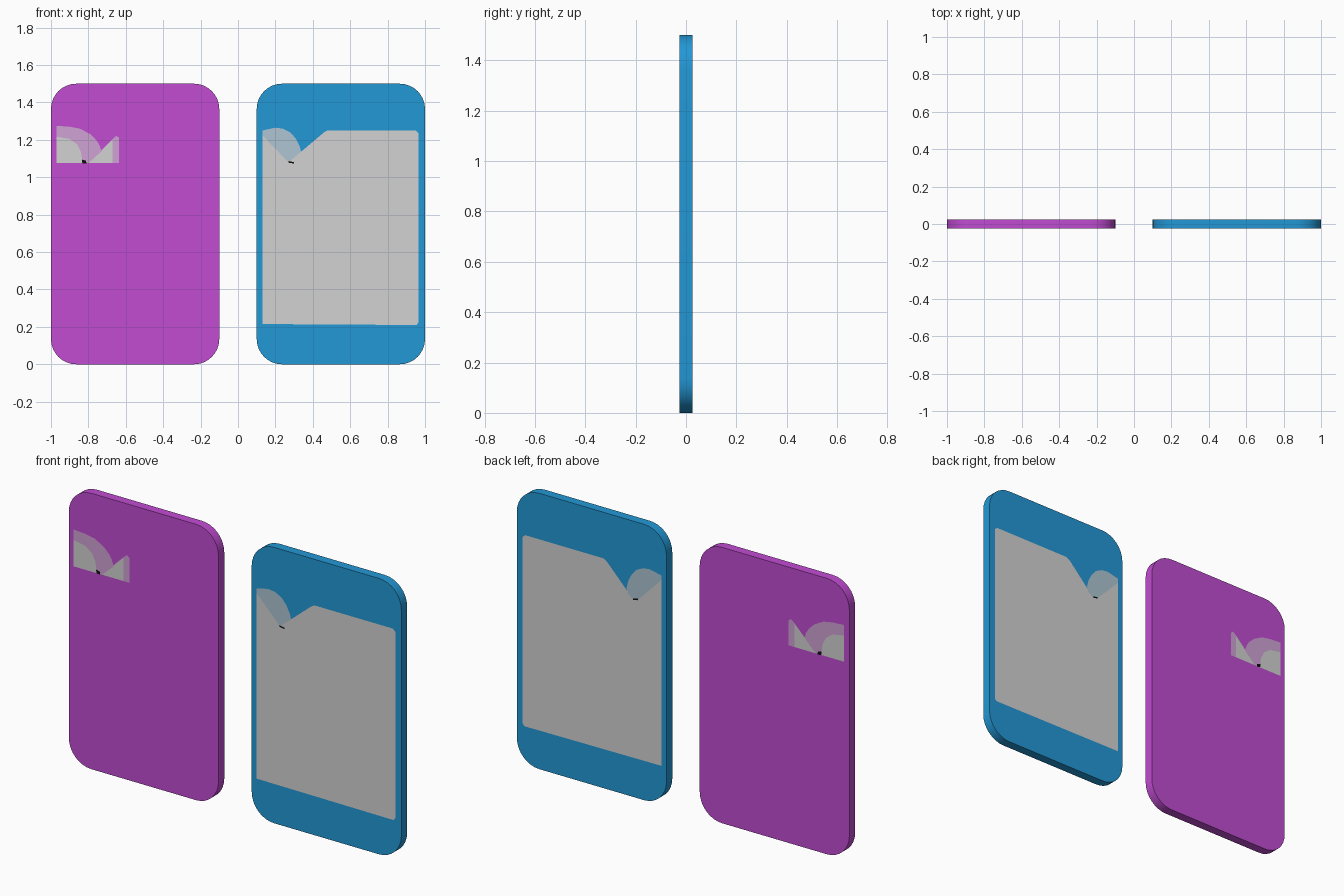
import bpy, bmesh, math

if "Cube" in bpy.data.objects:
    bpy.data.objects.remove(bpy.data.objects["Cube"])

HALF = 0.025  # half thickness of each card


def material(name, r, g, b):
    """Flat colour given as 0-255 sRGB, stored linear."""
    m = bpy.data.materials.new(name)
    lin = [((c / 255 + 0.055) / 1.055) ** 2.4 for c in (r, g, b)]
    m.diffuse_color = (*lin, 1)
    m.use_nodes = True
    m.node_tree.nodes["Principled BSDF"].inputs["Base Color"].default_value = m.diffuse_color
    return m


PURPLE = material("purple", 193, 76, 210)
BLUE = material("blue", 35, 152, 214)
GRAY = material("light gray", 210, 210, 210)
PALE_PURPLE = material("pale purple", 208, 163, 213)
PALE_BLUE = material("pale blue", 173, 197, 210)
BLACK = material("black", 12, 12, 12)


def rounded(x0, x1, z0, z1, r, n):
    """Counter-clockwise rounded rectangle outline."""
    pts = []
    centres = [(x1 - r, z0 + r), (x1 - r, z1 - r), (x0 + r, z1 - r), (x0 + r, z0 + r)]
    for k, (cx, cz) in enumerate(centres):
        for i in range(n + 1):
            a = math.radians(-90 + 90 * k + 90 * i / n)
            pts.append((cx + r * math.cos(a), cz + r * math.sin(a)))
    return pts


def finish(name, bm, mat):
    me = bpy.data.meshes.new(name)
    bm.to_mesh(me)
    bm.free()
    me.materials.append(mat)
    ob = bpy.data.objects.new(name, me)
    bpy.context.collection.objects.link(ob)
    return ob


def card(name, x0, x1, mat):
    bm = bmesh.new()
    outline = rounded(x0, x1, 0, 1.5, 0.135, 8)
    face = bm.faces.new([bm.verts.new((x, -HALF, z)) for x, z in outline])
    ext = bmesh.ops.extrude_face_region(bm, geom=[face], use_keep_orig=True)
    moved = [v for v in ext["geom"] if isinstance(v, bmesh.types.BMVert)]
    bmesh.ops.translate(bm, verts=moved, vec=(0, 2 * HALF, 0))
    bmesh.ops.recalc_face_normals(bm, faces=bm.faces)
    ob = finish(name, bm, mat)
    bpy.ops.object.select_all(action='DESELECT')
    ob.select_set(True)
    bpy.context.view_layer.objects.active = ob
    bpy.ops.object.shade_smooth_by_angle(angle=math.radians(30))


def decal(name, pts, mat, lift=0.001):
    """Painted patch on the front and on the back of a card."""
    bm = bmesh.new()
    for side in (-1, 1):
        vs = [bm.verts.new((x, side * (HALF + lift), z)) for x, z in pts]
        bm.faces.new(vs if side < 0 else vs[::-1])
    bmesh.ops.triangulate(bm, faces=bm.faces[:])
    finish(name, bm, mat)


# Cards
card("purple_card", -1.0, -0.1, PURPLE)
card("blue_card", 0.1, 1.0, BLUE)

# Purple card: curved band, gray areas and end strip
inner = [(-.83, 1.075), (-.84, 1.135), (-.86, 1.175), (-.9, 1.205), (-.97, 1.217)]
outer = [(-.80, 1.075), (-.73, 1.138), (-.74, 1.17), (-.757, 1.198), (-.79, 1.23),
         (-.845, 1.26), (-.9, 1.27), (-.97, 1.275)]
decal("purple_card_band", outer + inner[::-1], PALE_PURPLE)
decal("purple_card_gray_corner", [(-.97, 1.075)] + inner, GRAY)
decal("purple_card_gray_wedge", [(-.80, 1.075), (-.67, 1.075), (-.67, 1.205)], GRAY)
decal("purple_card_strip", [(-.67, 1.075), (-.635, 1.075), (-.635, 1.21),
                            (-.65, 1.222), (-.67, 1.205)], PALE_PURPLE)
decal("purple_card_fleck", [(-.832, 1.075), (-.81, 1.072), (-.812, 1.088),
                            (-.835, 1.095)], BLACK, 0.002)

# Blue card: large gray panel with a notch, and a pale fan in the notch
panel = [(.13, .215), (.955, .21), (.965, .225), (.965, 1.235), (.95, 1.25),
         (.48, 1.25), (.46, 1.24), (.33, 1.095), (.30, 1.075), (.27, 1.08), (.13, 1.225)]
decal("blue_card_panel", panel, GRAY)
fan = [(.13, 1.225), (.27, 1.08), (.30, 1.075), (.33, 1.095), (.34, 1.125), (.33, 1.165),
       (.31, 1.205), (.28, 1.24), (.24, 1.26), (.20, 1.265), (.13, 1.25)]
decal("blue_card_fan", fan, PALE_BLUE)
decal("blue_card_fleck", [(.27, 1.078), (.30, 1.073), (.30, 1.08), (.27, 1.087)], BLACK, 0.002)
